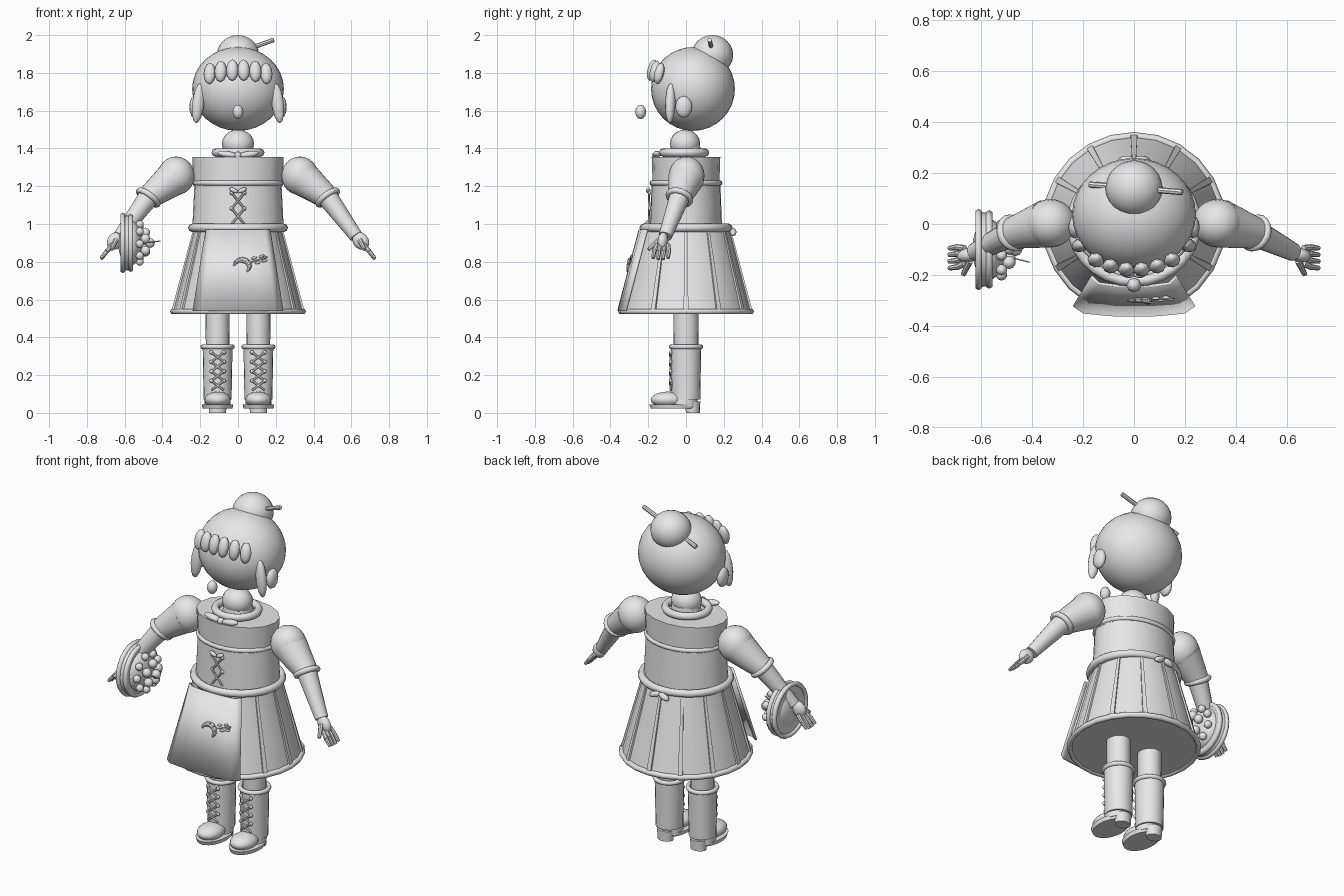
import bpy, bmesh, math
from math import sin, cos, pi, radians
from mathutils import Vector, Matrix

cube = bpy.data.objects.get("Cube")
if cube:
    bpy.data.objects.remove(cube, do_unlink=True)

grey = bpy.data.materials.new("plain_grey")
grey.use_nodes = True
grey.diffuse_color = (0.8, 0.8, 0.8, 1)
grey.node_tree.nodes["Principled BSDF"].inputs["Base Color"].default_value = (0.8, 0.8, 0.8, 1)


def emit(name, bm, angle=40):
    bmesh.ops.recalc_face_normals(bm, faces=bm.faces[:])
    mesh = bpy.data.meshes.new(name)
    bm.to_mesh(mesh)
    bm.free()
    mesh.materials.append(grey)
    ob = bpy.data.objects.new(name, mesh)
    bpy.context.collection.objects.link(ob)
    bpy.ops.object.select_all(action='DESELECT')
    ob.select_set(True)
    bpy.context.view_layer.objects.active = ob
    bpy.ops.object.shade_smooth_by_angle(angle=radians(angle))
    return ob


def aim(axis):
    return Vector(axis).to_track_quat('Z', 'Y').to_matrix().to_4x4()


def ball(name, loc, size, seg=20, axis=(0, 0, 1)):
    bm = bmesh.new()
    m = Matrix.Translation(loc) @ aim(axis) @ Matrix.Diagonal((*size, 1))
    bmesh.ops.create_uvsphere(bm, u_segments=seg, v_segments=max(6, seg // 2), radius=1, matrix=m)
    return emit(name, bm, 65 if seg < 16 else 40)


def rod(name, a, b, r1, r2=None, seg=16, squash=1):
    a, b = Vector(a), Vector(b)
    bm = bmesh.new()
    m = Matrix.Translation((a + b) / 2) @ aim(b - a) @ Matrix.Diagonal((1, squash, 1, 1))
    bmesh.ops.create_cone(bm, cap_ends=True, segments=seg, radius1=r1,
                          radius2=r1 if r2 is None else r2, depth=(b - a).length, matrix=m)
    return emit(name, bm)


def upright(name, z1, z2, r1, r2, squash=1, seg=32, x=0, y=0):
    # vertical elliptical frustum
    bm = bmesh.new()
    m = Matrix.Translation((x, y, (z1 + z2) / 2)) @ Matrix.Diagonal((1, squash, 1, 1))
    bmesh.ops.create_cone(bm, cap_ends=True, segments=seg, radius1=r1, radius2=r2,
                          depth=z2 - z1, matrix=m)
    return emit(name, bm)


def ring(name, loc, major, minor, squash=1, axis=(0, 0, 1), seg=28, sides=8):
    bm = bmesh.new()
    rows = [[bm.verts.new(((major + minor * cos(v)) * cos(u), (major + minor * cos(v)) * sin(u) * squash,
                           minor * sin(v)))
             for v in (2 * pi * j / sides for j in range(sides))]
            for u in (2 * pi * i / seg for i in range(seg))]
    for i in range(seg):
        for j in range(sides):
            p, q, k = rows[i], rows[(i + 1) % seg], (j + 1) % sides
            bm.faces.new((p[j], q[j], q[k], p[k]))
    bm.transform(Matrix.Translation(loc) @ aim(axis))
    return emit(name, bm, 65)


def lacing(name, x, y, z, half, step, count):
    # crossed cords running up a front surface
    for i in range(count):
        lo, hi = z + i * step, z + (i + 1) * step
        for s in (-1, 1):
            rod(name + "_cord", (x - s * half, y, lo), (x + s * half, y - 0.004, hi), 0.006, seg=6)
            ball(name + "_eyelet", (x + s * half, y, hi), (0.011, 0.008, 0.011), 8)


# Head, hair and face
ball("head", (0, 0.037, 1.715), (0.243, 0.222, 0.222), 32)
ball("hair_bun", (0, 0.14, 1.895), (0.112, 0.11, 0.105), 24)
rod("hair_stick", (-0.175, 0.155, 1.845), (0.19, 0.125, 1.975), 0.012, seg=8)
ball("nose", (0, -0.24, 1.593), (0.029, 0.029, 0.038), 8)
for x in (-0.15, -0.092, -0.03, 0.03, 0.092, 0.15):
    y = -0.18 + 1.7 * x * x
    ball("fringe_lock", (x, y, 1.815 - 0.8 * x * x), (0.033, 0.026, 0.058), 8, (-x * 0.3, 0.25, 1))
for s in (-1, 1):
    ball("side_lock", (s * 0.21, -0.083, 1.64), (0.027, 0.033, 0.108), 14, (s * -0.12, 0.03, 1))
    ball("ear", (s * 0.232, -0.012, 1.62), (0.026, 0.045, 0.058), 12)

# Neck, collar and bow
ball("neck", (0, -0.005, 1.425), (0.085, 0.08, 0.075))
upright("neck_base", 1.33, 1.41, 0.09, 0.075)
ring("collar", (0, -0.01, 1.378), 0.118, 0.022, 0.95)
for s in (-1, 1):
    ball("collar_bow_loop", (s * 0.055, -0.155, 1.368), (0.022, 0.018, 0.055), 10, (s, 0, 0.15))
ball("collar_bow_knot", (0, -0.16, 1.363), (0.02, 0.02, 0.02), 8)

# Torso and bodice
upright("blouse", 1.2, 1.355, 0.235, 0.242, 0.75, 16)
upright("bodice", 0.96, 1.22, 0.243, 0.23, 0.79)
ring("bodice_trim", (0, 0, 1.217), 0.228, 0.013, 0.8)
ring("waist_band", (0, 0, 0.98), 0.243, 0.022, 0.93)
lacing("bodice", 0, -0.193, 1.0, 0.033, 0.082, 2)
for s in (-1, 1):
    ball("bodice_bow", (s * 0.022, -0.2, 1.178), (0.012, 0.012, 0.025), 8, (s, 0, 0.5))
    ball("back_bow", (s * 0.03, 0.25, 0.957), (0.018, 0.018, 0.035), 8, (s, 0, -0.4))

# Skirt with radial pleats
upright("skirt", 0.53, 0.98, 0.345, 0.228, 1, 24)
ring("skirt_hem", (0, 0, 0.537), 0.345, 0.016, seg=24, sides=6)
for i in range(12):
    a = i * pi / 6
    if abs(cos(a)) < 0.6 and sin(a) < 0:
        continue
    d, t = Vector((cos(a), sin(a), 0)), Vector((-sin(a), cos(a), 0))
    bm = bmesh.new()
    corners = [d * r + t * w + Vector((0, 0, z)) for z, r, w in
               ((0.54, 0.352, -0.013), (0.54, 0.352, 0.013), (0.96, 0.24, 0.007), (0.96, 0.24, -0.007))]
    outer = [bm.verts.new(c) for c in corners]
    inner = [bm.verts.new(c - d * 0.04) for c in corners]
    bm.faces.new(outer)
    bm.faces.new(inner)
    for j in range(4):
        k = (j + 1) % 4
        bm.faces.new((outer[j], outer[k], inner[k], inner[j]))
    emit("skirt_pleat", bm)

# Apron panel
bm = bmesh.new()
rows = []
for z, width, y in ((0.97, 0.168, -0.245), (0.54, 0.237, -0.358)):
    rows.append([bm.verts.new((f * width, y + drop, z)) for f, drop in
                 ((-1, 0.04), (-0.83, 0.012), (-0.4, 0.002), (0, 0), (0.4, 0.002), (0.83, 0.012), (1, 0.04))])
for i in range(6):
    bm.faces.new((rows[0][i], rows[0][i + 1], rows[1][i + 1], rows[1][i]))
apron = emit("apron", bm)
solid = apron.modifiers.new("thickness", 'SOLIDIFY')
solid.thickness = 0.012
solid.offset = 0


# Apron embroidery
def on_apron(x, z):
    return Vector((x, -0.252 - (0.97 - z) * 0.263, z))


for i in range(7):
    a, b = (radians(-50 + 32 * (i + k)) for k in (0, 1))
    r1, r2 = (0.005 + 0.011 * sin(pi * (i + k) / 7) for k in (0, 1))
    rod("crescent", on_apron(0.02 + 0.042 * cos(a), 0.775 + 0.035 * sin(a)),
        on_apron(0.02 + 0.042 * cos(b), 0.775 + 0.035 * sin(b)), r1, r2, 8)
rod("twig", on_apron(0.07, 0.80), on_apron(0.155, 0.825), 0.005, seg=6)
for x, z in ((0.085, 0.82), (0.105, 0.795), (0.125, 0.83), (0.14, 0.805)):
    ball("twig_leaf", on_apron(x, z), (0.007, 0.007, 0.016), 8, (0.8, 0, z - 0.6))

# Arms and hands
for s in (-1, 1):
    def at(x, y, z):
        return Vector((s * x, y, z))
    elbow, wrist = at(0.475, -0.035, 1.14), at(0.625, -0.11, 0.935)
    ball("sleeve_puff", at(0.328, 0.003, 1.255), (0.098, 0.095, 0.102), 24)
    rod("sleeve", at(0.345, 0, 1.24), elbow, 0.095, 0.063, 20)
    ring("sleeve_cuff", elbow, 0.06, 0.016, axis=wrist - elbow, seg=18)
    rod("forearm", elbow, wrist, 0.055, 0.036, 16)
    ball("palm", at(0.65, -0.122, 0.91), (0.028, 0.042, 0.05), 14, at(0.6, -0.1, -0.7))
    for i in range(4):
        base = at(0.665, -0.095 - 0.02 * i, 0.89)
        mid = base + at(0.03, 0.004 - 0.006 * i, -0.035)
        tip = mid + at(0.03, -0.004, -0.035 - 0.006 * (i in (1, 2)))
        rod("finger", base, mid, 0.013, 0.012, 8)
        rod("fingertip", mid, tip, 0.012, 0.009, 8)
    rod("thumb", at(0.645, -0.145, 0.915), at(0.67, -0.198, 0.865), 0.014, 0.01, 8)

# Round flower basket on the right forearm
hub = Vector((-0.59, -0.1, 0.9))
rod("basket_base", hub - Vector((0.022, 0, 0)), hub + Vector((0.03, 0, 0)), 0.15, 0.14, 24)
for dx, r in ((-0.02, 0.146), (0.022, 0.14)):
    ring("basket_rim", hub + Vector((dx, 0, 0)), r, 0.014, axis=(1, 0, 0), seg=24, sides=6)
ball("basket_mound", hub + Vector((0.02, 0, 0)), (0.12, 0.12, 0.065), 20, (1, 0, 0))
for count, radius, dx, size in ((9, 0.1, 0.07, 0.022), (5, 0.055, 0.1, 0.026)):
    for i in range(count):
        a = 2 * pi * i / count + radius * 4
        ball("blossom", hub + Vector((dx, radius * cos(a), radius * sin(a))), (size,) * 3, 10)
ball("centre_blossom", hub + Vector((0.125, 0, 0)), (0.026,) * 3, 10)
rod("flower_stem", hub + Vector((0.1, -0.03, 0)), hub + Vector((0.18, -0.05, 0.01)), 0.003, seg=6)

# Legs and boots
for s in (-1, 1):
    x = s * 0.108
    upright("leg", 0.3, 0.54, 0.062, 0.064, 1.05, 20, x)
    upright("boot_shaft", 0.07, 0.35, 0.074, 0.079, 1.02, 20, x)
    ring("boot_cuff", (x, 0, 0.35), 0.078, 0.013, seg=20)
    ball("boot_toe", (x, -0.095, 0.07), (0.07, 0.092, 0.043))
    upright("boot_instep", 0.035, 0.1, 0.07, 0.066, 1.05, 20, x, -0.01)
    upright("boot_sole", 0.022, 0.045, 0.078, 0.084, 1.55, 24, x, -0.065)
    upright("boot_heel", 0.0, 0.06, 0.046, 0.05, 0.8, 14, x, 0.036)
    lacing("boot", x, -0.081, 0.12, 0.033, 0.05, 4)
